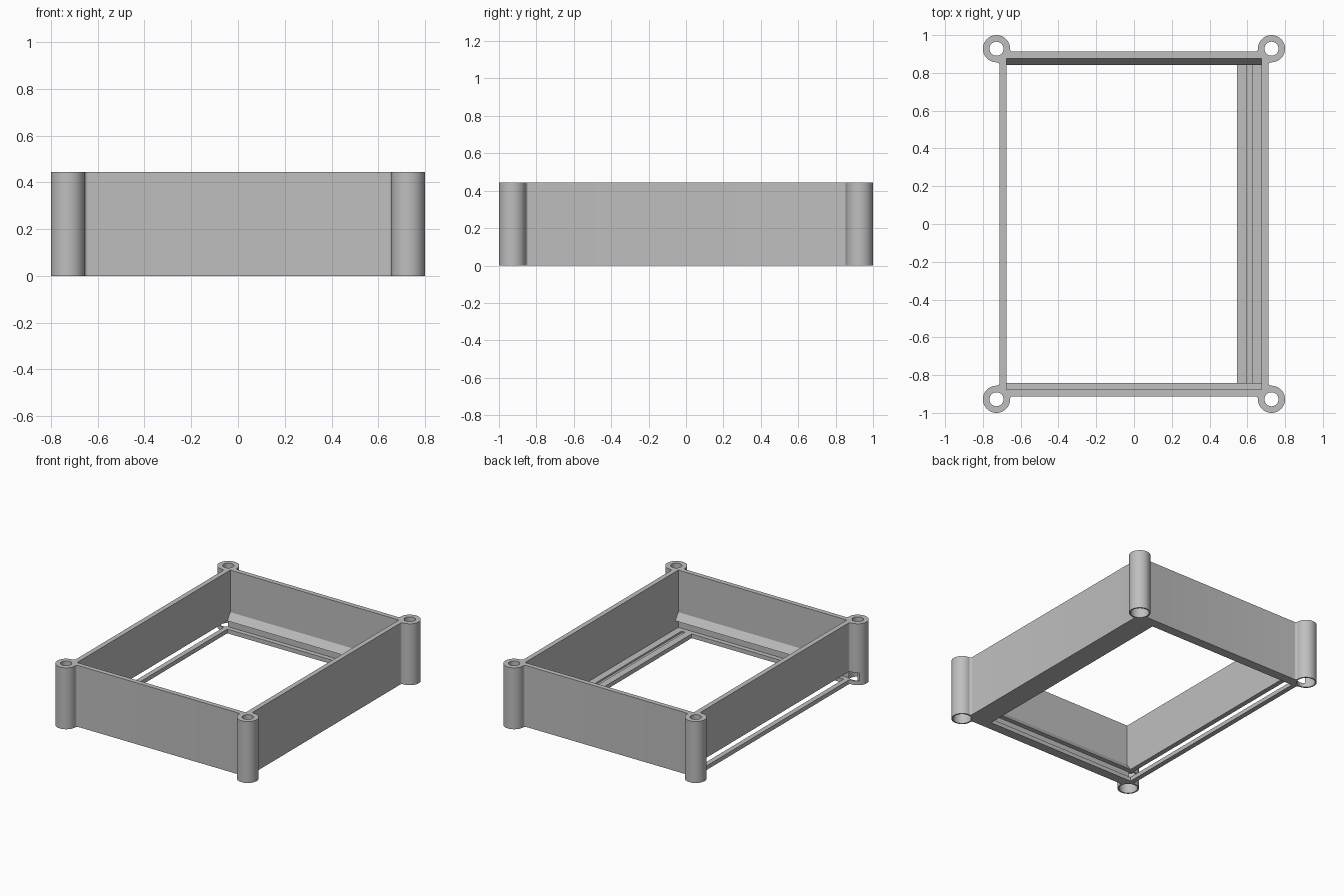
import bpy, bmesh, math
from math import sin, cos, pi

cube = bpy.data.objects.get("Cube")
if cube:
    bpy.data.objects.remove(cube)

HEIGHT = 0.445
POST_X, POST_Y, POST_R = 0.728, 0.928, 0.072   # corner screw posts
WALL_X, WALL_Y = 0.712, 0.912                  # outer wall faces
IN_X, IN_Y = 0.676, 0.877                      # inner wall faces
LIP_Y = 0.843                                  # rail and lip edge
FLANGE_X = 0.545                               # wide end flange edge
RAIL_Z, SLOT_Z, LIP_Z = 0.03, 0.09, 0.14
FILLET = 0.015

grey = bpy.data.materials.new("light grey plastic")
grey.use_nodes = True
tone = (0.52, 0.52, 0.52, 1)
grey.diffuse_color = tone
grey.node_tree.nodes["Principled BSDF"].inputs["Base Color"].default_value = tone


def prism(name, points, direction):
    """Extrude a closed 3D outline along a direction."""
    bm = bmesh.new()
    face = bm.faces.new([bm.verts.new(p) for p in points])
    new = bmesh.ops.extrude_face_region(bm, geom=[face])["geom"]
    bmesh.ops.translate(bm, vec=direction,
                        verts=[v for v in new if isinstance(v, bmesh.types.BMVert)])
    bmesh.ops.recalc_face_normals(bm, faces=bm.faces)
    mesh = bpy.data.meshes.new(name)
    bm.to_mesh(mesh)
    bm.free()
    mesh.materials.append(grey)
    ob = bpy.data.objects.new(name, mesh)
    bpy.context.collection.objects.link(ob)
    return ob


def box(name, x0, x1, y0, y1, z0, z1):
    return prism(name, [(x0, y0, z0), (x1, y0, z0), (x1, y1, z0), (x0, y1, z0)],
                 (0, 0, z1 - z0))


def cylinder(name, x, y, r, z0, z1, n=48):
    ring = [(x + r * cos(2 * pi * i / n), y + r * sin(2 * pi * i / n), z0) for i in range(n)]
    return prism(name, ring, (0, 0, z1 - z0))


def arc(cx, cy, r, a0, a1, n):
    return [(cx + r * cos(a0 + (a1 - a0) * i / n), cy + r * sin(a0 + (a1 - a0) * i / n))
            for i in range(n + 1)]


def corner_outline():
    """Outline of one corner: fillet, post arc, fillet, running counter-clockwise."""
    reach = POST_R + FILLET
    dx = WALL_X + FILLET - POST_X
    dy = WALL_Y + FILLET - POST_Y
    low = -math.acos(dx / reach)                # post centre to side fillet
    high = pi - math.asin(dy / reach)           # post centre to end fillet
    ax, ay = POST_X + dx, POST_Y + reach * sin(low)
    bx, by = POST_X + reach * cos(high), POST_Y + dy
    return (arc(ax, ay, FILLET, pi, low + pi, 8)[:-1]
            + arc(POST_X, POST_Y, POST_R, low, high, 40)
            + arc(bx, by, FILLET, high - pi, -pi / 2, 8)[1:])


# Frame body: four filleted corners joined by straight walls
quarter = corner_outline()
outline = []
for sx, sy in ((1, 1), (-1, 1), (-1, -1), (1, -1)):
    pts = [(sx * x, sy * y, 0) for x, y in quarter]
    outline += pts if sx * sy > 0 else pts[::-1]
frame = prism("frame", outline, (0, 0, HEIGHT))

# Main cavity with sloped lips along the front and back
half = [(LIP_Y, RAIL_Z), (LIP_Y, SLOT_Z), (IN_Y, LIP_Z), (IN_Y, 0.6)]
section = half + [(-y, z) for y, z in reversed(half)]
cutters = [
    prism("cavity_cutter", [(-IN_X, y, z) for y, z in section], (2 * IN_X, 0, 0)),
    # Floor opening, leaving a wide flange at one end
    box("opening_cutter", -IN_X, FLANGE_X, -LIP_Y, LIP_Y, -0.1, 0.2),
    # Slot for a sliding panel, open through one side
    box("slot_cutter", -0.9, IN_X, -IN_Y, IN_Y, RAIL_Z, SLOT_Z),
    # Catch groove across the flange
    box("groove_cutter", 0.597, 0.625, -LIP_Y, LIP_Y, RAIL_Z - 0.012, SLOT_Z - 0.01),
]

# Screw holes with wider recesses underneath
for sx in (-1, 1):
    for sy in (-1, 1):
        x, y = sx * POST_X, sy * POST_Y
        cutters.append(cylinder("hole_cutter", x, y, 0.037, -0.1, 0.6))
        cutters.append(cylinder("recess_cutter", x, y, 0.062, -0.1, 0.15))

for cutter in cutters:
    mod = frame.modifiers.new(cutter.name, "BOOLEAN")
    mod.operation = "DIFFERENCE"
    mod.solver = "EXACT"
    mod.object = cutter
    cutter.hide_render = True

# Bake the cuts and remove the helpers
bpy.context.view_layer.update()
baked = bpy.data.meshes.new_from_object(
    frame.evaluated_get(bpy.context.evaluated_depsgraph_get()))
frame.modifiers.clear()
frame.data = baked
for cutter in cutters:
    bpy.data.objects.remove(cutter)

bpy.ops.object.select_all(action="DESELECT")
frame.select_set(True)
bpy.context.view_layer.objects.active = frame
bpy.ops.object.shade_smooth_by_angle(angle=math.radians(30))
